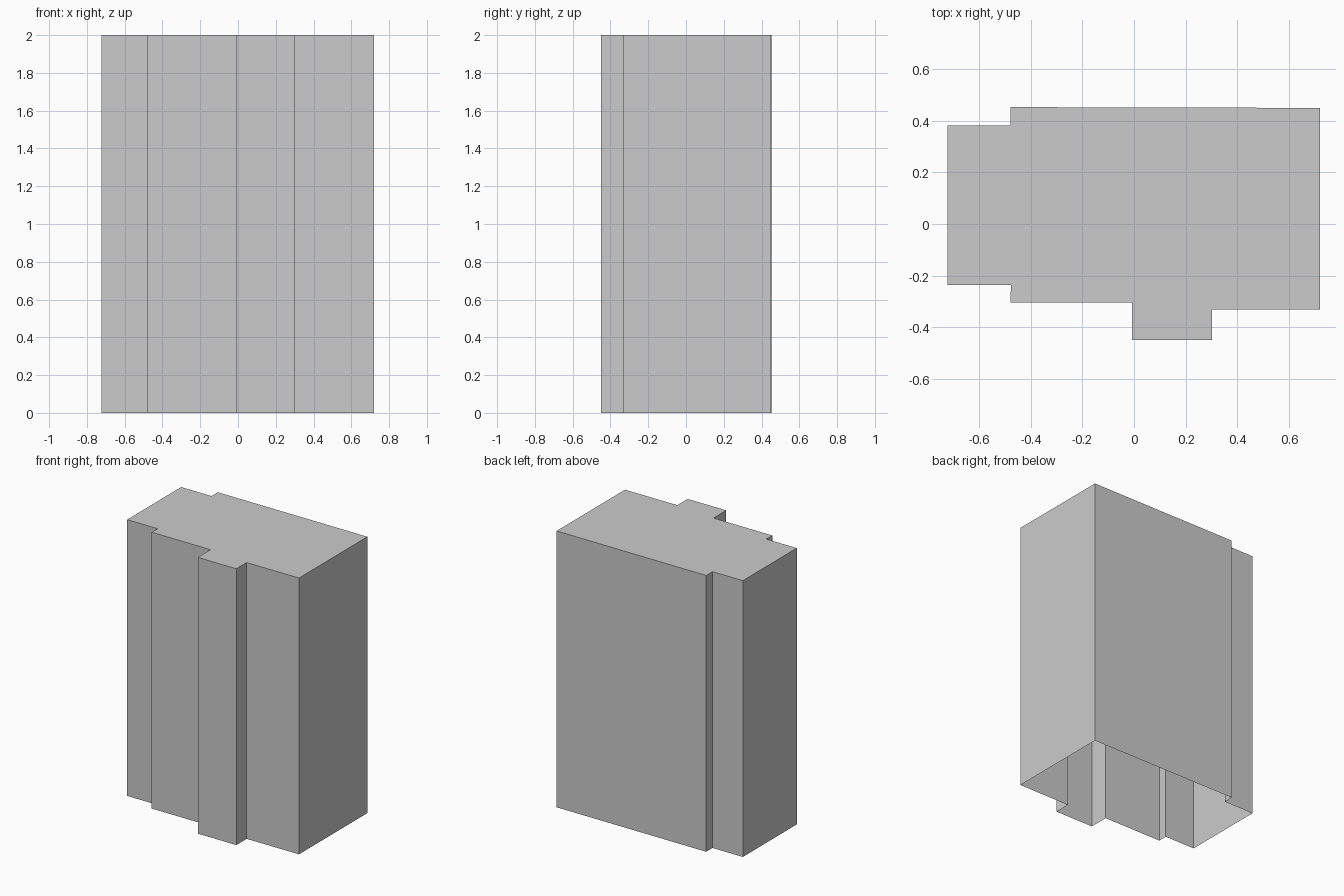
import bpy
import bmesh

if "Cube" in bpy.data.objects:
    bpy.data.objects.remove(bpy.data.objects["Cube"])

HEIGHT = 2.0

# Stepped floor plan, counter-clockwise from the front left corner
plan = [
    (-0.722, -0.236), (-0.477, -0.236), (-0.479, -0.304), (-0.007, -0.305),
    (-0.007, -0.450), (0.302, -0.450), (0.302, -0.332), (0.721, -0.332),
    (0.721, 0.450), (-0.479, 0.453), (-0.479, 0.381), (-0.722, 0.381),
]

bm = bmesh.new()
low = [bm.verts.new((x, y, 0)) for x, y in plan]
high = [bm.verts.new((x, y, HEIGHT)) for x, y in plan]

# Outer walls, one flat panel per plan edge
for i in range(len(plan)):
    j = (i + 1) % len(plan)
    bm.faces.new((low[i], low[j], high[j], high[i]))

# Flat roof; the underside stays open
bm.faces.new(high)

mesh = bpy.data.meshes.new("building_shell")
bm.to_mesh(mesh)
bm.free()
building = bpy.data.objects.new("building_shell", mesh)
bpy.context.collection.objects.link(building)
